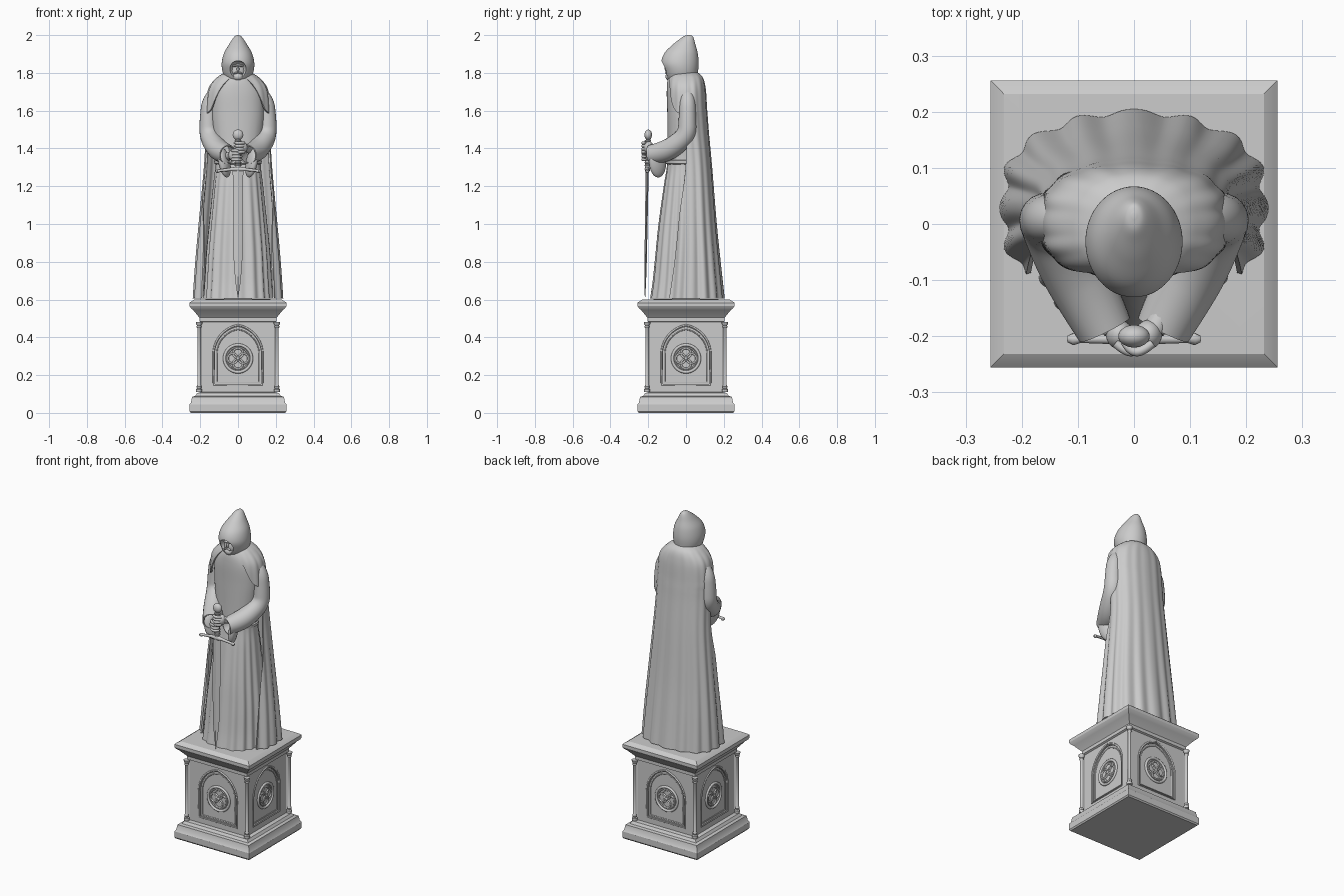
import bpy, bmesh, math
from math import sin, cos, pi, radians
from mathutils import Vector

if "Cube" in bpy.data.objects:
    bpy.data.objects.remove(bpy.data.objects["Cube"])

stone = bpy.data.materials.new("grey stone")
stone.use_nodes = True
grey = (0.6, 0.6, 0.6, 1)
stone.diffuse_color = grey
stone.node_tree.nodes["Principled BSDF"].inputs["Base Color"].default_value = grey


def finish(ob, name, angle=40):
    """Name, colour, freeze and shade one part."""
    bpy.ops.object.select_all(action="DESELECT")
    ob.select_set(True)
    bpy.context.view_layer.objects.active = ob
    ob.name = ob.data.name = name
    ob.data.materials.clear()
    ob.data.materials.append(stone)
    bpy.ops.object.transform_apply(location=True, rotation=True, scale=True)
    for mod in list(ob.modifiers):
        bpy.ops.object.modifier_apply(modifier=mod.name)
    bpy.ops.object.shade_smooth_by_angle(angle=radians(angle))
    return ob


def loft(name, rows, closed=True, caps=True, thick=0, angle=40):
    """Skin a stack of point rows."""
    bm = bmesh.new()
    vs = [[bm.verts.new(p) for p in row] for row in rows]
    n = len(vs[0])
    for a, b in zip(vs, vs[1:]):
        for i in range(n if closed else n - 1):
            j = (i + 1) % n
            bm.faces.new((a[i], a[j], b[j], b[i]))
    if caps:
        bm.faces.new(vs[0])
        bm.faces.new(vs[-1])
    bmesh.ops.recalc_face_normals(bm, faces=bm.faces)
    me = bpy.data.meshes.new(name)
    bm.to_mesh(me)
    bm.free()
    ob = bpy.data.objects.new(name, me)
    bpy.context.collection.objects.link(ob)
    if thick:
        mod = ob.modifiers.new("thickness", "SOLIDIFY")
        mod.thickness, mod.offset = thick, 0
    return finish(ob, name, angle)


def tube(name, pts, cyclic=False, smooth=False, caps=True, thick=0, res=4):
    """Round bar along points (x, y, z, radius)."""
    cu = bpy.data.curves.new(name, "CURVE")
    cu.dimensions, cu.bevel_depth, cu.bevel_resolution = "3D", 1, res
    cu.use_fill_caps = caps
    sp = cu.splines.new("NURBS" if smooth else "POLY")
    sp.points.add(len(pts) - 1)
    for p, q in zip(sp.points, pts):
        p.co, p.radius = (*q[:3], 1), q[3]
    sp.use_cyclic_u, sp.use_endpoint_u = cyclic, True
    if smooth:
        sp.order_u, sp.resolution_u = 3, 8
    ob = bpy.data.objects.new(name, cu)
    bpy.context.collection.objects.link(ob)
    bpy.ops.object.select_all(action="DESELECT")
    ob.select_set(True)
    bpy.context.view_layer.objects.active = ob
    bpy.ops.object.convert(target="MESH")
    ob = bpy.context.object
    if thick:
        ob.modifiers.new("thickness", "SOLIDIFY").thickness = thick
    return finish(ob, name)


def ball(name, loc, size, rot=(0, 0, 0)):
    bpy.ops.mesh.primitive_uv_sphere_add(segments=32, ring_count=18, location=loc, rotation=rot)
    bpy.context.object.scale = size
    return finish(bpy.context.object, name)


def ring(name, loc, big, small, rot=(0, 0, 0)):
    bpy.ops.mesh.primitive_torus_add(location=loc, rotation=rot, major_radius=big,
                                     minor_radius=small, major_segments=36, minor_segments=10)
    return finish(bpy.context.object, name, 60)


def spline(keys, steps=8):
    """Smooth rows through the key tuples."""
    out = []
    for i in range(len(keys) - 1):
        p = [keys[max(0, min(len(keys) - 1, i + k))] for k in (-1, 0, 1, 2)]
        for s in range(steps):
            t = s / steps
            out.append([b + .5 * t * (c - a + t * (2*a - 5*b + 4*c - d + t * (3*(b - c) + d - a)))
                        for a, b, c, d in zip(*p)])
    return out + [list(keys[-1])]


def oval(a, z, cy, rx, ry, n=2.0):
    """Point at angle a from the back of a rounded cross-section."""
    p = lambda v: math.copysign(abs(v) ** (2 / n), v)
    return Vector((rx * p(sin(a)), cy + ry * p(cos(a)), z))


def cut(ob, cutter):
    mod = ob.modifiers.new("cut", "BOOLEAN")
    mod.object, mod.operation, mod.solver = cutter, "DIFFERENCE", "EXACT"
    finish(ob, ob.name, 35)
    bpy.data.objects.remove(cutter)


def four_sides(ob):
    for k in (1, 2, 3):
        c = ob.copy()
        c.rotation_euler.z = k * pi / 2
        bpy.context.collection.objects.link(c)


def arch(w, low, spring, peak, y, n=10):
    """Pointed arch outline in the front plane."""
    d = ((peak - spring) ** 2 - w * w) / (2 * w)
    top = math.atan2(peak - spring, d)
    half = [(w, low)] + [(-d + (w + d) * cos(top * i / n), spring + (w + d) * sin(top * i / n))
                         for i in range(n + 1)]
    return [(x, y, z) for x, z in half] + [(-x, y, z) for x, z in half[-2::-1]]


# Pedestal: square moulded profile with a slightly hipped top
profile = [(0, .25), (.008, .256), (.045, .256), (.055, .249), (.085, .243), (.09, .226), (.105, .216),
           (.11, .195), (.48, .195), (.485, .205), (.505, .205), (.545, .238), (.555, .25),
           (.565, .256), (.583, .256), (.59, .248), (.6, .232), (.606, .01)]
pedestal = loft("pedestal", [[(r, r, z), (-r, r, z), (-r, -r, z), (r, -r, z)] for z, r in profile], angle=25)
for k in range(4):
    cutter = loft("recess_cutter", [arch(.122, .152, .31, .455, y) for y in (-.25, -.187)])
    cutter.rotation_euler.z = k * pi / 2
    bpy.context.view_layer.update()
    cut(pedestal, cutter)

# Panel mouldings and rose on every side
for name, args, r in (("arch_moulding", (.13, .145, .31, .465, -.195), .005),
                      ("inner_arch_moulding", (.112, .16, .31, .442, -.187), .003)):
    four_sides(tube(name, [(*p, r) for p in arch(*args)], cyclic=True))
flat = (pi / 2, 0, 0)
four_sides(ring("rose_rim", (0, -.188, .288), .072, .008, flat))
four_sides(ring("rose_inner_rim", (0, -.188, .288), .058, .004, flat))
for i in range(4):
    a = i * pi / 2
    four_sides(ring("rose_lobe", (.028 * cos(a), -.188, .288 + .028 * sin(a)), .026, .005, flat))
four_sides(ball("rose_boss", (0, -.188, .288), (.01, .008, .01)))

# Corner columns with base and capital
column = [(.11, .016), (.125, .016), (.13, .011), (.14, .014), (.147, .0095), (.448, .0095), (.455, .014),
          (.462, .011), (.47, .016), (.482, .018)]
four_sides(loft("corner_column", [[(.206 + r * cos(i * pi / 8), -.206 + r * sin(i * pi / 8), z)
                                   for i in range(16)] for z, r in column]))

# Pleated robe and torso
N = 192
circle = [2 * pi * i / N for i in range(N)]
robe_keys = [(.605, -.016, .182, .172, .04), (.7, -.014, .175, .16, .04), (.85, -.012, .166, .147, .04),
             (1.0, -.008, .152, .136, .035), (1.2, -.005, .132, .112, .025), (1.32, -.005, .12, .094, .01),
             (1.42, -.005, .126, .092, .003), (1.58, -.005, .14, .094, 0), (1.7, -.01, .13, .092, 0),
             (1.77, -.02, .08, .075, 0), (1.8, -.02, .04, .05, 0)]
rows = []
for z, cy, rx, ry, amp in spline(robe_keys):
    row = []
    for a in circle:
        f = 1 + amp * (.75 * cos(17 * a + .8 * sin(3 * a) + pi) + .5 * sin(5 * a + 1))
        row.append(oval(a, z, cy, rx * f, ry * f, 2.2))
    rows.append(row)
loft("robe", rows, angle=60)
belt_keys = [(1.315, .118), (1.319, .125), (1.335, .126), (1.34, .12)]
loft("belt", [[oval(a, z, -.005, r, r - .025, 2.2) for a in circle] for z, r in belt_keys])

# Cloak: open-fronted sheet whose shoulder flaps end in points above the arms
cloak_keys = [(1.805, -.005, .05, .055, 172, 0), (1.775, 0, .105, .084, 162, .01),
              (1.715, .001, .152, .098, 146, .02), (1.61, .004, .165, .102, 125, .02),
              (1.56, .007, .165, .103, 90, .02), (1.48, .013, .166, .103, 92, .02),
              (1.3, .026, .175, .106, 102, .03), (1.0, .03, .202, .125, 118, .045),
              (.8, .03, .219, .144, 125, .055), (.606, .028, .232, .166, 130, .06)]
rows = []
for z, cy, rx, ry, limit, amp in spline(cloak_keys):
    row = []
    for i in range(161):
        a = radians(limit) * (i / 80 - 1)
        f = 1 + amp * (.55 * cos(16 * a + .5 * sin(4 * a)) - .1 + .2 * cos(6 * a))
        row.append(oval(a, z, cy, rx * f, ry * f, 2.4))
    rows.append(row)
loft("cloak", rows, closed=False, caps=False, thick=.009, angle=60)

# Hood with a scooped face opening
hood_keys = [(1.745, -.02, .045, .05), (1.77, -.022, .068, .078), (1.81, -.027, .083, .091),
             (1.855, -.032, .086, .099), (1.905, -.026, .074, .088), (1.95, -.01, .048, .06),
             (1.98, .005, .029, .037), (1.995, .012, .016, .022), (2.0, .015, .004, .005)]
hood = loft("hood", [[oval(a, *k) for a in circle[::3]] for k in spline(hood_keys, 6)])
cut(hood, ball("face_cutter", (0, -.122, 1.815), (.045, .045, .05)))

# Face in the hood
ball("face", (0, -.068, 1.808), (.04, .034, .05))
ball("nose", (0, -.102, 1.82), (.007, .011, .016), (.3, 0, 0))
ball("beard", (0, -.085, 1.78), (.028, .024, .022))
for s in (1, -1):
    ball("moustache", (s * .011, -.104, 1.8), (.014, .007, .005), (0, s * .4, 0))
    ball("brow", (s * .015, -.094, 1.838), (.015, .01, .006))

# Sleeves, cuffs and hands
sleeve = [(.105, .005, 1.71, .03), (.148, .008, 1.665, .042), (.157, .008, 1.56, .046), (.155, .006, 1.47, .051),
          (.118, -.07, 1.405, .056), (.078, -.135, 1.375, .057), (.052, -.188, 1.368, .05)]
for s, side in ((1, "left"), (-1, "right")):
    tube(side + "_sleeve", [(s * x, y, z, r) for x, y, z, r in sleeve],
         smooth=True, caps=False, thick=.006, res=8)
    ball(side + "_cuff_drape", (s * .072, -.15, 1.325), (.026, .048, .08), (.15, s * .15, s * .45))
    z = 1.385 + s * .02
    tube(side + "_wrist", [(s * .06, -.145, z - .01, .022), (s * .035, -.19, z, .02)])
    ball(side + "_hand", (s * .026, -.197, z), (.024, .026, .032))
    for i in range(4):
        h = z + .024 - .016 * i
        tube(side + "_finger", [(s * .033, -.212, h, .008), (s * .014, -.229, h, .0085),
                                (-s * .008, -.226, h, .008), (-s * .018, -.21, h, .006)], smooth=True)

# Sword: pommel, grip, curved guard and tapered blade
ball("pommel", (0, -.2, 1.472), (.028, .02, .028))
tube("grip", [(0, -.203, 1.28, .013), (0, -.202, 1.37, .015), (0, -.2, 1.455, .012)])
for z in (1.31, 1.325, 1.34, 1.44):
    ring("grip_ring", (0, -.202, z), .014, .004)
guard = [(-.118, 1.278, .006), (-.108, 1.28, .011), (-.095, 1.283, .007), (-.04, 1.289, .009), (0, 1.291, .014)]
tube("guard", [(x, -.205, z, r) for x, z, r in guard + [(-x, z, r) for x, z, r in guard[-2::-1]]])
blade = [(1.29, .028, .008), (1.0, .026, .007), (.78, .022, .006), (.68, .012, .004), (.608, .001, .001)]
loft("blade", [[(w, y, z), (0, y + t, z), (-w, y, z), (0, y - t, z)]
               for z, w, t in blade for y in [-.217 + (z - .61) * .017]], angle=10)
